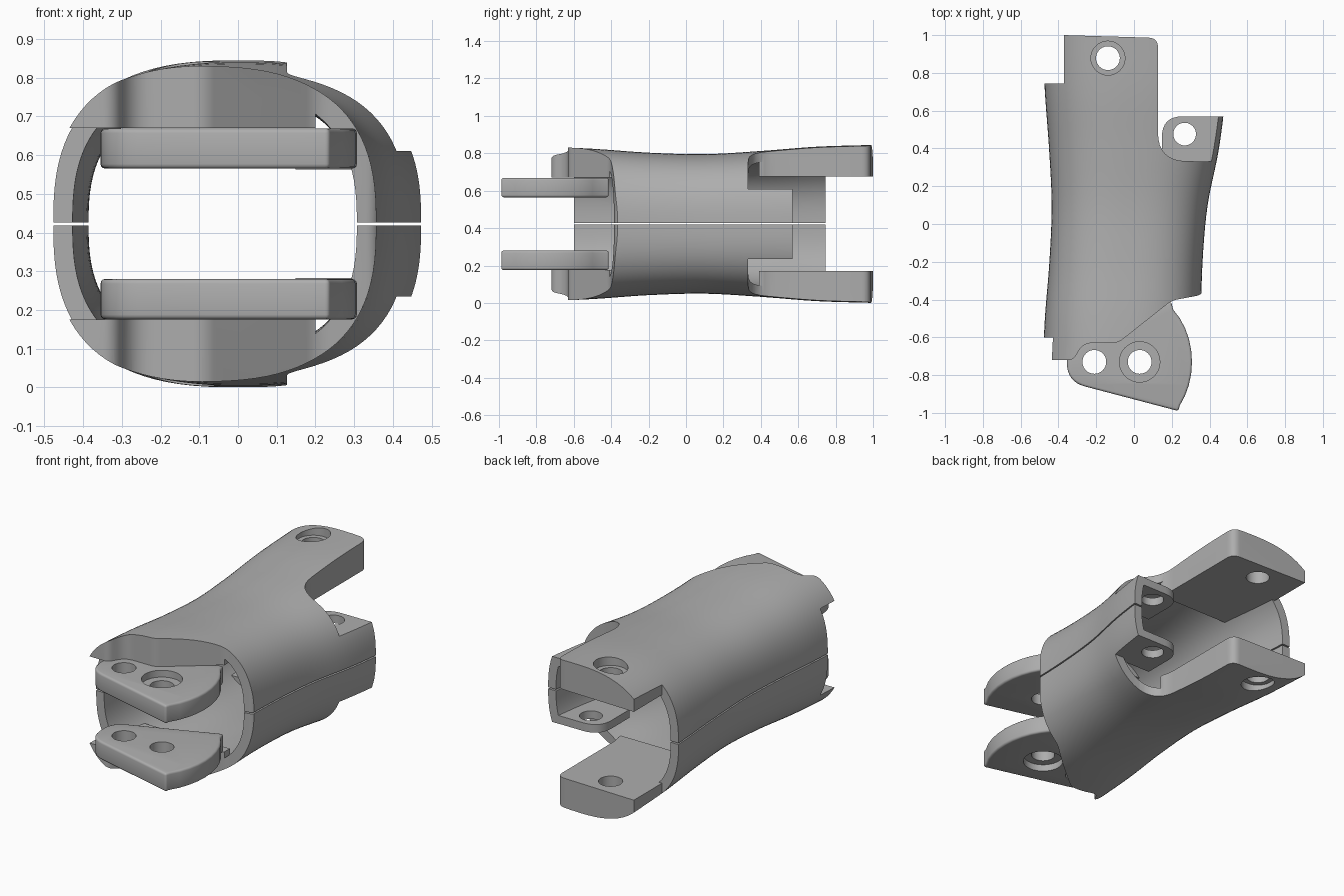
import bpy, bmesh, math

cube = bpy.data.objects.get("Cube")
if cube:
    bpy.data.objects.remove(cube, do_unlink=True)

MID = 0.4225   # height of the parting plane between both halves

grey = bpy.data.materials.new("plain grey")
grey.use_nodes = True
grey.diffuse_color = (0.42, 0.42, 0.42, 1)
grey.node_tree.nodes["Principled BSDF"].inputs["Base Color"].default_value = (0.42, 0.42, 0.42, 1)


def make(name, rings):
    """Skin a list of closed rings and cap both ends."""
    bm = bmesh.new()
    rows = [[bm.verts.new(p) for p in ring] for ring in rings]
    n = len(rows[0])
    for a, b in zip(rows, rows[1:]):
        for i in range(n):
            bm.faces.new((a[i], a[(i + 1) % n], b[(i + 1) % n], b[i]))
    bm.faces.new(rows[0])
    bm.faces.new(rows[-1])
    bmesh.ops.recalc_face_normals(bm, faces=bm.faces)
    mesh = bpy.data.meshes.new(name)
    bm.to_mesh(mesh)
    bm.free()
    mesh.materials.append(grey)
    obj = bpy.data.objects.new(name, mesh)
    bpy.context.collection.objects.link(obj)
    return obj


def prism(name, pts, z0, z1):
    """Upright prism on a plan outline."""
    return make(name, [[(x, y, z - MID) for x, y in pts] for z in (z0, z1)])


def box(name, x0, x1, y0, y1, z0, z1):
    return prism(name, [(x0, y0), (x1, y0), (x1, y1), (x0, y1)], z0, z1)


def disc(x, y, r, z0, z1):
    pts = [(x + r * math.cos(math.tau * i / 40), y + r * math.sin(math.tau * i / 40)) for i in range(40)]
    return prism("hole_cutter", pts, z0, z1)


def rounded(pts, radii):
    """Round the corners of a plan outline."""
    out = []
    for i, (x, y) in enumerate(pts):
        r = radii.get(i, 0)
        if not r:
            out.append((x, y))
            continue
        ends = []
        for qx, qy in (pts[i - 1], pts[(i + 1) % len(pts)]):
            d = math.hypot(qx - x, qy - y)
            ends.append((x + (qx - x) * r / d, y + (qy - y) * r / d))
        (ax, ay), (bx, by) = ends
        for k in range(9):
            t = k / 8
            u, v, w = (1 - t) ** 2, 2 * t * (1 - t), t * t
            out.append((u * ax + v * x + w * bx, u * ay + v * y + w * by))
    return out


def apply(obj, mod):
    bpy.context.view_layer.objects.active = obj
    bpy.ops.object.modifier_apply(modifier=mod.name)


def subtract(obj, *cutters):
    for cutter in cutters:
        mod = obj.modifiers.new("cut", 'BOOLEAN')
        mod.operation = 'DIFFERENCE'
        mod.solver = 'EXACT'
        mod.object = cutter
        apply(obj, mod)
        bpy.data.objects.remove(cutter, do_unlink=True)


def finish(obj):
    """Mirror to the other half and shade smoothly."""
    obj.location.z = MID
    mod = obj.modifiers.new("mirror", 'MIRROR')
    mod.use_axis = (False, False, True)
    mod.use_mirror_merge = False
    apply(obj, mod)
    bpy.ops.object.select_all(action='DESELECT')
    obj.select_set(True)
    bpy.ops.object.shade_smooth_by_angle(angle=math.radians(32))


# Waisted sleeve sections, evenly spaced from front to back
START, STEP = -0.8, 0.3
LEFT = [0.485, 0.472, 0.448, 0.436, 0.45, 0.472, 0.485]
RIGHT = [0.35, 0.355, 0.363, 0.39, 0.45, 0.485, 0.49]
TALL = [0.415, 0.402, 0.381, 0.373, 0.39, 0.413, 0.4225]


def smooth(vals, t):
    i = min(int(t), len(vals) - 2)
    f = t - i
    b, c = vals[i], vals[i + 1]
    a = vals[i - 1] if i else 2 * b - c
    d = vals[i + 2] if i + 2 < len(vals) else 2 * c - b
    return b + f * (c - a) / 2 + f * f * (a - 2.5 * b + 2 * c - d / 2) + f ** 3 * (1.5 * (b - c) + (d - a) / 2)


def sleeve(name, inset, extra):
    rings = []
    for k in range(31):
        t = k / 5
        y = START + STEP * t
        if k == 0:
            y -= extra
        if k == 30:
            y += extra
        l, r, h = (smooth(v, t) - inset for v in (LEFT, RIGHT, TALL))
        ring = []
        for i in range(96):
            a = math.tau * (i + 0.5) / 96
            c, s = math.cos(a), math.sin(a)
            ring.append(((r - l) / 2 + (r + l) / 2 * math.copysign(abs(c) ** (2 / 2.6), c), y,
                         h * math.copysign(abs(s) ** (2 / 2.6), s)))
        rings.append(ring)
    return make(name, rings)


# Cavity, leaving solid pads at both ends and the side tab
cavity = sleeve("cavity_cutter", 0.05, 0.1)
tab = rounded([(0.148, 0.3), (0.148, 0.57), (0.6, 0.57), (0.6, 0.3)], {1: 0.11})
subtract(cavity,
         box("arm_pad", -0.372, 0.14, 0.39, 1.2, 0.675, 1.1),
         box("front_pad", -0.5, 0.2, -1.1, -0.36, 0.67, 1.1),
         prism("tab_pad", tab, 0.563, 0.6095))

# Plan outlines removed from the sleeve
front_outline = rounded([(-0.8, -0.72), (-0.32, -0.72), (-0.27, -0.63), (-0.085, -0.63), (0.2, -0.405),
                         (0.36, -0.375), (0.37, -0.33), (0.8, -0.32), (0.8, -1.3), (-0.8, -1.3)],
                        {1: 0.03, 2: 0.05, 3: 0.03, 4: 0.03, 5: 0.03})
arm_side = rounded([(-0.372, 1.2), (-0.372, 1.0), (0.127, 0.985), (0.127, 0.335), (0.8, 0.325), (0.8, 1.2)],
                   {2: 0.05, 3: 0.15})
shell = sleeve("shell_halves", 0, 0)
subtract(shell, cavity,
         box("parting_cutter", -1, 1, -2, 2, -1, MID + 0.004),
         prism("front_cutter", front_outline, -0.1, 1.2),
         box("front_wall_cutter", -1, -0.2, -1.2, -0.6, -0.1, 0.67),
         prism("arm_side_cutter", arm_side, 0.61, 1.2),
         box("back_wall_cutter", -1, -0.37, 0.745, 1.3, -0.1, 1.2),
         box("arm_under_cutter", -1, 0.2, 0.745, 1.3, -0.1, 0.675),
         box("tab_end_cutter", 0.135, 1, 0.57, 1.3, -0.1, 1.2),
         disc(-0.138, 0.878, 0.063, 0.5, 1.2),
         disc(-0.138, 0.878, 0.09, 0.79, 1.2),
         disc(0.268, 0.476, 0.06, 0.5, 0.8))
finish(shell)

# Front hinge plates
arc = [(0.03 + 0.277 * math.cos(a), -0.73 + 0.36 * math.sin(a))
       for a in (math.radians(-40 + 10 * i) for i in range(10))]
outline = rounded([(-0.355, -0.63), (-0.355, -0.835), (0.235, -0.99)] + arc + [(0.196, -0.41), (-0.08, -0.52)],
                  {0: 0.08, 1: 0.1})
plate = prism("hinge_plates", outline, 0.565, 0.669)
bevel = plate.modifiers.new("edge", 'BEVEL')
bevel.width = 0.012
bevel.segments = 3
bevel.limit_method = 'ANGLE'
bevel.angle_limit = math.radians(50)
apply(plate, bevel)
subtract(plate,
         disc(-0.21, -0.73, 0.063, 0.4, 0.8),
         disc(0.03, -0.73, 0.063, 0.4, 0.8),
         disc(0.03, -0.73, 0.107, 0.63, 0.8))
finish(plate)
